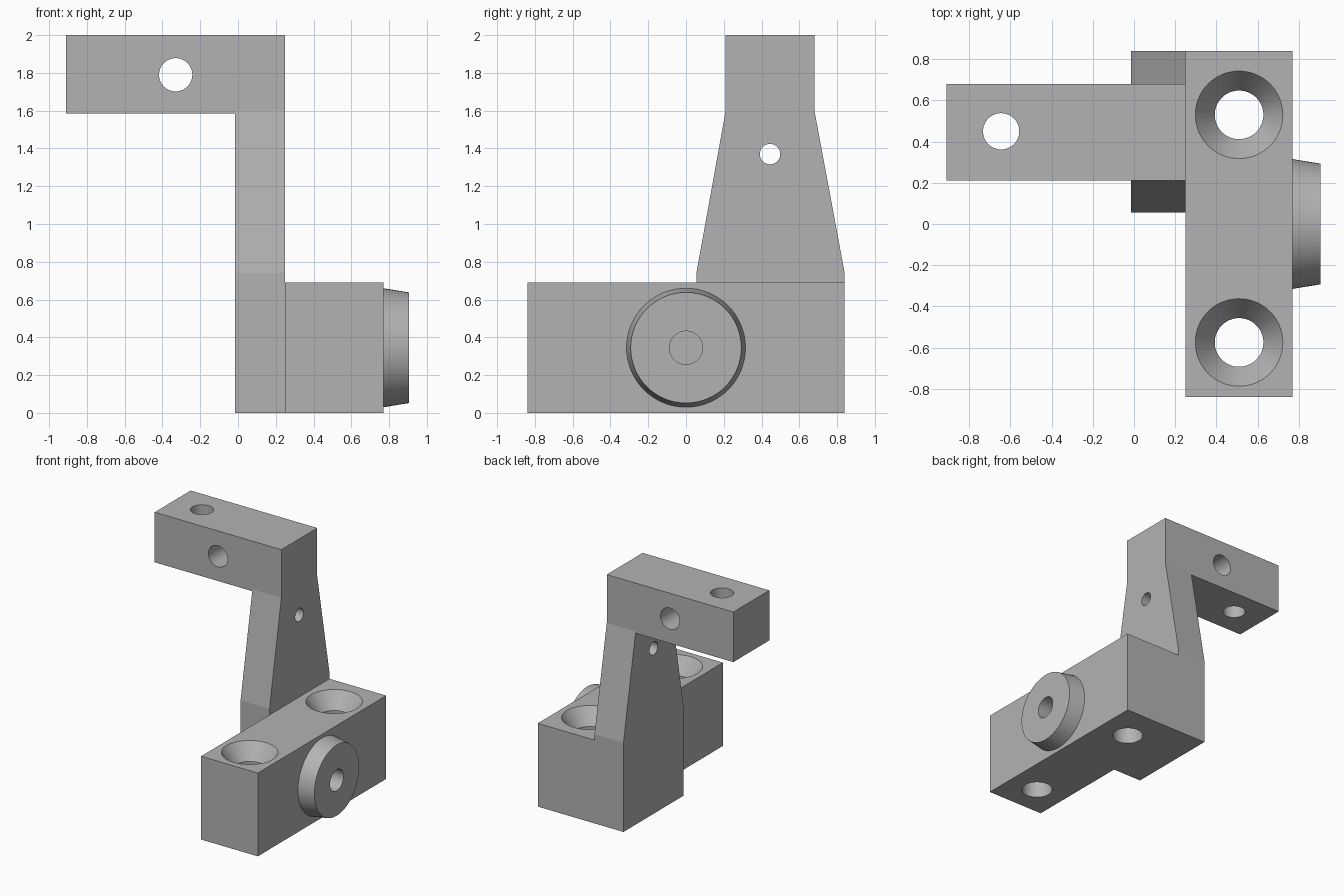
import bpy, bmesh
from math import radians
from mathutils import Matrix

if "Cube" in bpy.data.objects:
    bpy.data.objects.remove(bpy.data.objects["Cube"], do_unlink=True)

grey = bpy.data.materials.new("plain grey")
grey.use_nodes = True
grey.diffuse_color = (0.45, 0.45, 0.45, 1)
grey.node_tree.nodes["Principled BSDF"].inputs["Base Color"].default_value = grey.diffuse_color

TURN = {"x": Matrix.Rotation(radians(90), 4, "Y"),
        "y": Matrix.Rotation(radians(-90), 4, "X"),
        "z": Matrix.Identity(4)}


def make(name, bm):
    bmesh.ops.recalc_face_normals(bm, faces=bm.faces)
    mesh = bpy.data.meshes.new(name)
    bm.to_mesh(mesh)
    bm.free()
    mesh.materials.append(grey)
    ob = bpy.data.objects.new(name, mesh)
    bpy.context.scene.collection.objects.link(ob)
    return ob


def prism(name, outline, x0, x1):
    """Extrude a (y, z) outline from x0 to x1."""
    bm = bmesh.new()
    face = bm.faces.new([bm.verts.new((x0, y, z)) for y, z in outline])
    ext = bmesh.ops.extrude_face_region(bm, geom=[face])["geom"]
    bmesh.ops.translate(bm, vec=(x1 - x0, 0, 0),
                        verts=[v for v in ext if isinstance(v, bmesh.types.BMVert)])
    return make(name, bm)


def block(name, x0, x1, y0, y1, z0, z1):
    return prism(name, [(y0, z0), (y1, z0), (y1, z1), (y0, z1)], x0, x1)


def cone(name, axis, centre, length, r1, r2):
    """Cone or cylinder centred on a point, r1 at the low end of the axis."""
    bm = bmesh.new()
    bmesh.ops.create_cone(bm, cap_ends=True, segments=64, radius1=r1, radius2=r2,
                          depth=length, matrix=Matrix.Translation(centre) @ TURN[axis])
    return make(name, bm)


def combine(target, tool, operation):
    mod = target.modifiers.new(tool.name, "BOOLEAN")
    mod.operation, mod.solver, mod.object = operation, "EXACT", tool
    bpy.context.view_layer.objects.active = target
    bpy.ops.object.modifier_apply(modifier=mod.name)
    bpy.data.objects.remove(tool, do_unlink=True)


# Solid body: base block, tapered upright, top arm and round boss
bracket = block("mounting_bracket", 0.25, 0.77, -0.84, 0.84, 0, 0.69)
upright = prism("upright", [(0.055, 0), (0.84, 0), (0.84, 0.74), (0.68, 1.6), (0.68, 2),
                            (0.21, 2), (0.21, 1.6), (0.055, 0.74)], -0.015, 0.25)
arm = block("arm", -0.91, 0.1, 0.21, 0.68, 1.585, 2)
boss = cone("boss", "x", (0.8375, 0, 0.345), 0.135, 0.315, 0.293)
for part in (upright, arm, boss):
    combine(bracket, part, "UNION")

# Countersunk bolt holes in the base
for y in (0.53, -0.575):
    combine(bracket, cone("bolt_hole", "z", (0.51, y, 0.3), 1, 0.118, 0.118), "DIFFERENCE")
    combine(bracket, cone("countersink", "z", (0.51, y, 0.635), 0.15, 0.118, 0.227), "DIFFERENCE")

# Plain holes: boss (blind), upright, arm across and arm down
for name, axis, centre, length, r in (
        ("boss_hole", "x", (0.75, 0, 0.345), 0.7, 0.088),
        ("upright_hole", "x", (0.1, 0.445, 1.37), 0.8, 0.054),
        ("arm_cross_hole", "y", (-0.33, 0.445, 1.79), 1, 0.088),
        ("arm_down_hole", "z", (-0.645, 0.45, 1.79), 1, 0.088)):
    combine(bracket, cone(name, axis, centre, length, r, r), "DIFFERENCE")

# Smooth round walls, sharp edges elsewhere
bpy.ops.object.select_all(action="DESELECT")
bracket.select_set(True)
bpy.context.view_layer.objects.active = bracket
bpy.ops.object.shade_smooth_by_angle(angle=radians(8))
